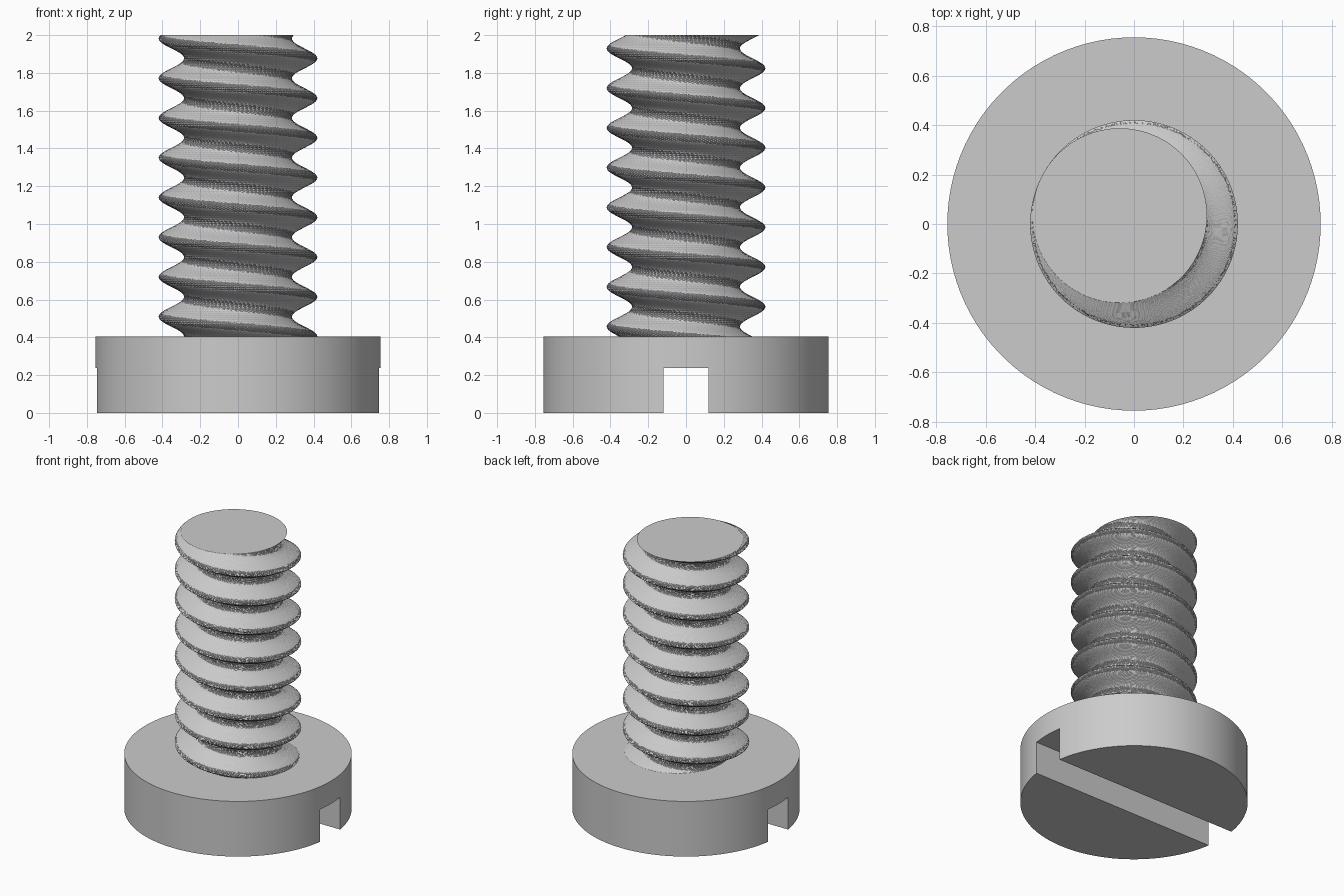
import bpy, bmesh
from math import sin, cos, pi, radians

if "Cube" in bpy.data.objects:
    bpy.data.objects.remove(bpy.data.objects["Cube"])

HEAD_R, HEAD_TOP = 0.755, 0.404        # disc head
SLOT_W, SLOT_TOP = 0.236, 0.237        # driver slot across the underside
CORE_R, OFFSET, PITCH = 0.353, 0.067, 0.2104  # off-centre circle twisted upward
SIDES = 100                            # also the number of layers per turn

steel = bpy.data.materials.new("plain grey")
steel.diffuse_color = (0.6, 0.6, 0.6, 1)
steel.use_nodes = True
steel.node_tree.nodes["Principled BSDF"].inputs["Base Color"].default_value = steel.diffuse_color

# Head: disc lying on the ground
bpy.ops.mesh.primitive_cylinder_add(vertices=SIDES, radius=HEAD_R, depth=HEAD_TOP,
                                    location=(0, 0, HEAD_TOP / 2))
head = bpy.context.object
head.name = "screw_head"

# Slot: cut through the underside along x
bpy.ops.mesh.primitive_cube_add(size=1, location=(0, 0, SLOT_TOP - 0.25))
cutter = bpy.context.object
cutter.name = "slot_cutter"
cutter.scale = (2, SLOT_W, 0.5)
cutter.hide_render = True
cut = head.modifiers.new("slot", 'BOOLEAN')
cut.operation = 'DIFFERENCE'
cut.solver = 'EXACT'
cut.object = cutter
bpy.context.view_layer.objects.active = head
bpy.ops.object.modifier_apply(modifier=cut.name)
bpy.data.objects.remove(cutter)
head.data.materials.clear()
head.data.materials.append(steel)
head.select_set(True)
bpy.ops.object.shade_smooth_by_angle(angle=radians(30))

# Threaded shaft: an off-centre circle extruded upward while twisting
bottom, top = HEAD_TOP - 0.01, 2.0
count = round((top - bottom) / PITCH * SIDES)
bm = bmesh.new()
rings = []
for i in range(count + 1):
    z = bottom + (top - bottom) * i / count
    turn = pi + (1.982 - z) / PITCH * 2 * pi
    ring = []
    for k in range(SIDES):
        a = turn + 2 * pi * k / SIDES
        ring.append(bm.verts.new((OFFSET * cos(turn) + CORE_R * cos(a),
                                  OFFSET * sin(turn) + CORE_R * sin(a), z)))
    rings.append(ring)

# Flat triangles split along the long diagonal give the rough thread surface
for low, high in zip(rings, rings[1:]):
    for k in range(SIDES):
        n = (k + 1) % SIDES
        bm.faces.new((low[k], low[n], high[k]))
        bm.faces.new((low[n], high[n], high[k]))
bm.faces.new(rings[0][::-1])
bm.faces.new(rings[-1])
mesh = bpy.data.meshes.new("threaded_shaft")
bm.to_mesh(mesh)
bm.free()
mesh.materials.append(steel)
shaft = bpy.data.objects.new("threaded_shaft", mesh)
bpy.context.collection.objects.link(shaft)
